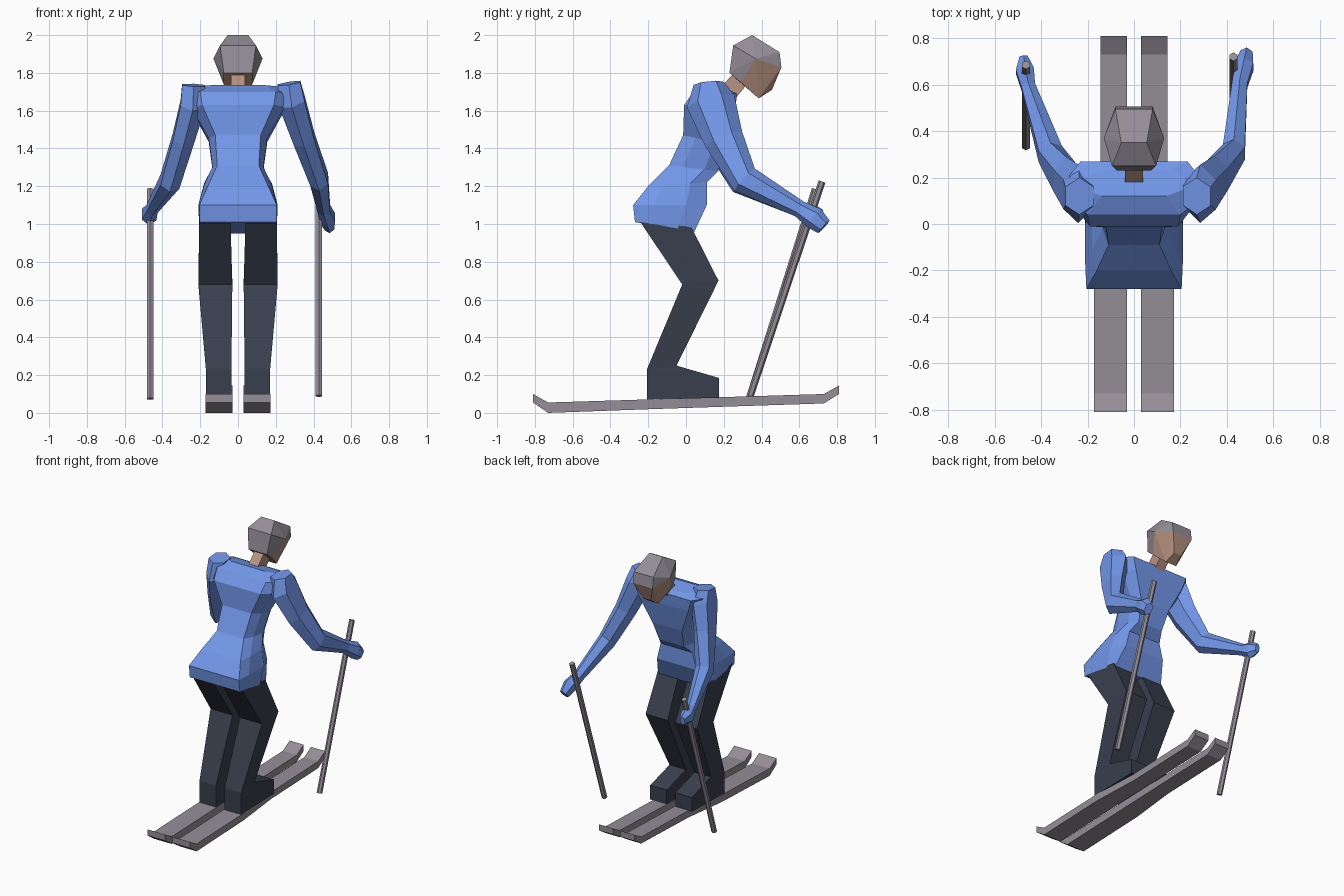
import bpy, bmesh, math
from mathutils import Vector

if "Cube" in bpy.data.objects:
    bpy.data.objects.remove(bpy.data.objects["Cube"])


def material(name, rgb):
    m = bpy.data.materials.new(name)
    m.diffuse_color = (*rgb, 1)
    m.use_nodes = True
    m.node_tree.nodes["Principled BSDF"].inputs["Base Color"].default_value = m.diffuse_color
    return m


BLUE = material("jacket_blue", (0.17, 0.31, 0.82))
DARK = material("trouser_dark", (0.04, 0.05, 0.075))
SKIN = material("skin", (0.48, 0.29, 0.22))
GREY = material("warm_grey", (0.30, 0.27, 0.31))


def finish(bm, name, *mats):
    bmesh.ops.recalc_face_normals(bm, faces=bm.faces)
    me = bpy.data.meshes.new(name)
    bm.to_mesh(me)
    bm.free()
    for m in mats:
        me.materials.append(m)
    ob = bpy.data.objects.new(name, me)
    bpy.context.collection.objects.link(ob)
    return ob


def loft(name, rings, mat):
    """Skin a list of equal-length rings and cap both ends."""
    bm = bmesh.new()
    vs = [[bm.verts.new(p) for p in r] for r in rings]
    n = len(vs[0])
    for a, b in zip(vs, vs[1:]):
        for i in range(n):
            j = (i + 1) % n
            bm.faces.new((a[i], a[j], b[j], b[i]))
    bm.faces.new(vs[0])
    bm.faces.new(vs[-1])
    return finish(bm, name, mat)


def tube(name, path, sides, mat):
    """Limb along a path of (centre, half width, half depth)."""
    c = [Vector(p[0]) for p in path]
    rings = []
    for i, (_, a, b) in enumerate(path):
        t = (c[min(i + 1, len(c) - 1)] - c[max(i - 1, 0)]).normalized()
        u = (Vector((1, 0, 0)) - t * t.x).normalized()
        v = t.cross(u)
        ang = [2 * math.pi * (k + 0.5) / sides for k in range(sides)]
        rings.append([c[i] + u * a * math.cos(q) + v * b * math.sin(q) for q in ang])
    return loft(name, rings, mat)


# jacket body: back y, back z, front y, front z, side, back and front half widths
body = [
    (-.27, 1.01, .04, .95, .205, .205, .20),
    (-.28, 1.10, .11, 1.10, .21, .205, .16),
    (-.20, 1.20, .11, 1.22, .18, .16, .13),
    (-.09, 1.31, .17, 1.28, .135, .11, .10),
    (-.015, 1.47, .22, 1.42, .155, .12, .12),
    (-.01, 1.63, .26, 1.60, .25, .19, .20),
    (.04, 1.70, .27, 1.69, .28, .20, .23),
    (.12, 1.735, .23, 1.71, .22, .14, .15),
]
rings = []
for yb, zb, yf, zf, w, wb, wf in body:
    def at(x, f):
        return (x, yb + (yf - yb) * f, zb + (zf - zb) * f)
    rings.append([at(-wb, 0), at(wb, 0), at(w, .28), at(w, .72),
                  at(wf, 1), at(-wf, 1), at(-w, .72), at(-w, .28)])
loft("jacket_body", rings, BLUE)

# arms with gloves
tube("right_arm", [((.27, .12, 1.745), .07, .08), ((.285, .13, 1.65), .08, .13),
                   ((.35, .20, 1.45), .065, .105), ((.43, .31, 1.235), .055, .08),
                   ((.455, .60, 1.08), .038, .045), ((.475, .68, 1.03), .045, .06),
                   ((.485, .73, .985), .03, .045)], 6, BLUE)
tube("left_arm", [((-.235, .12, 1.735), .07, .08), ((-.24, .13, 1.63), .075, .13),
                  ((-.29, .19, 1.45), .065, .105), ((-.36, .30, 1.225), .06, .075),
                  ((-.455, .59, 1.08), .035, .04), ((-.47, .66, 1.05), .045, .06),
                  ((-.475, .72, 1.04), .02, .035)], 6, BLUE)

# neck
loft("neck", [[(-.038, .16, 1.70), (.038, .16, 1.70), (.038, .25, 1.65), (-.038, .25, 1.65)],
              [(-.038, .27, 1.815), (.038, .27, 1.815), (.038, .34, 1.76), (-.038, .34, 1.76)]], SKIN)

# head: faceted hull, with the cap above the brow and jaw lines and the face below
half = [(.055, .35, 2.0), (.095, .25, 1.945), (.075, .23, 1.80), (.08, .29, 1.75),
        (.13, .37, 1.875), (.115, .405, 1.885), (.08, .495, 1.91), (.08, .505, 1.83),
        (.06, .44, 1.735), (.03, .455, 1.71), (.045, .385, 1.665)]
bm = bmesh.new()
for x, y, z in half:
    for s in (1, -1):
        bm.verts.new((s * x, y, z))
hull = bmesh.ops.convex_hull(bm, input=bm.verts)
loose = [v for v in bm.verts if not v.link_faces]
bmesh.ops.delete(bm, geom=loose, context='VERTS')
bmesh.ops.dissolve_limit(bm, angle_limit=0.05, verts=bm.verts, edges=bm.edges)
for f in bm.faces:
    c = f.calc_center_median()
    under_brow = c.z < 1.885 - .58 * (c.y - .405)
    before_jaw = c.z < 1.75 + 1.17 * (c.y - .29)
    f.material_index = int(under_brow and before_jaw)
finish(bm, "head_and_cap", GREY, SKIN)

# legs, boots and skis on both sides
leg = [(-.255, 1.03, .03, .98, .04, .205), (-.02, .68, .172, .70, .03, .21),
       (-.207, .23, -.05, .25, .035, .17)]
boot = [(-.207, .23), (-.207, .07), (.175, .08), (.175, .185), (-.05, .25)]
ski = [(-.81, .055, .10, .03, .173), (-.73, 0, .055, .03, .173),
       (-.18, .02, .072, .03, .173), (.18, .032, .083, .03, .145),
       (.73, .05, .10, .03, .145), (.81, .10, .145, .03, .145)]
for s, side in ((1, "right"), (-1, "left")):
    loft(side + "_leg", [[(s * a, yb, zb), (s * b, yb, zb), (s * b, yf, zf), (s * a, yf, zf)]
                         for yb, zb, yf, zf, a, b in leg], DARK)
    loft(side + "_boot", [[(s * x, y, z) for y, z in boot] for x in (.035, .17)], DARK)
    loft(side + "_ski", [[(s * a, y, lo), (s * b, y, lo), (s * b, y, hi), (s * a, y, hi)]
                         for y, lo, hi, a, b in ski], GREY)

# poles
tube("right_pole", [((.428, .34, .09), .019, .019), ((.428, .72, 1.225), .019, .019)], 6, GREY)
tube("left_pole", [((-.465, .335, .075), .019, .019), ((-.465, .685, 1.185), .019, .019)], 6, GREY)
